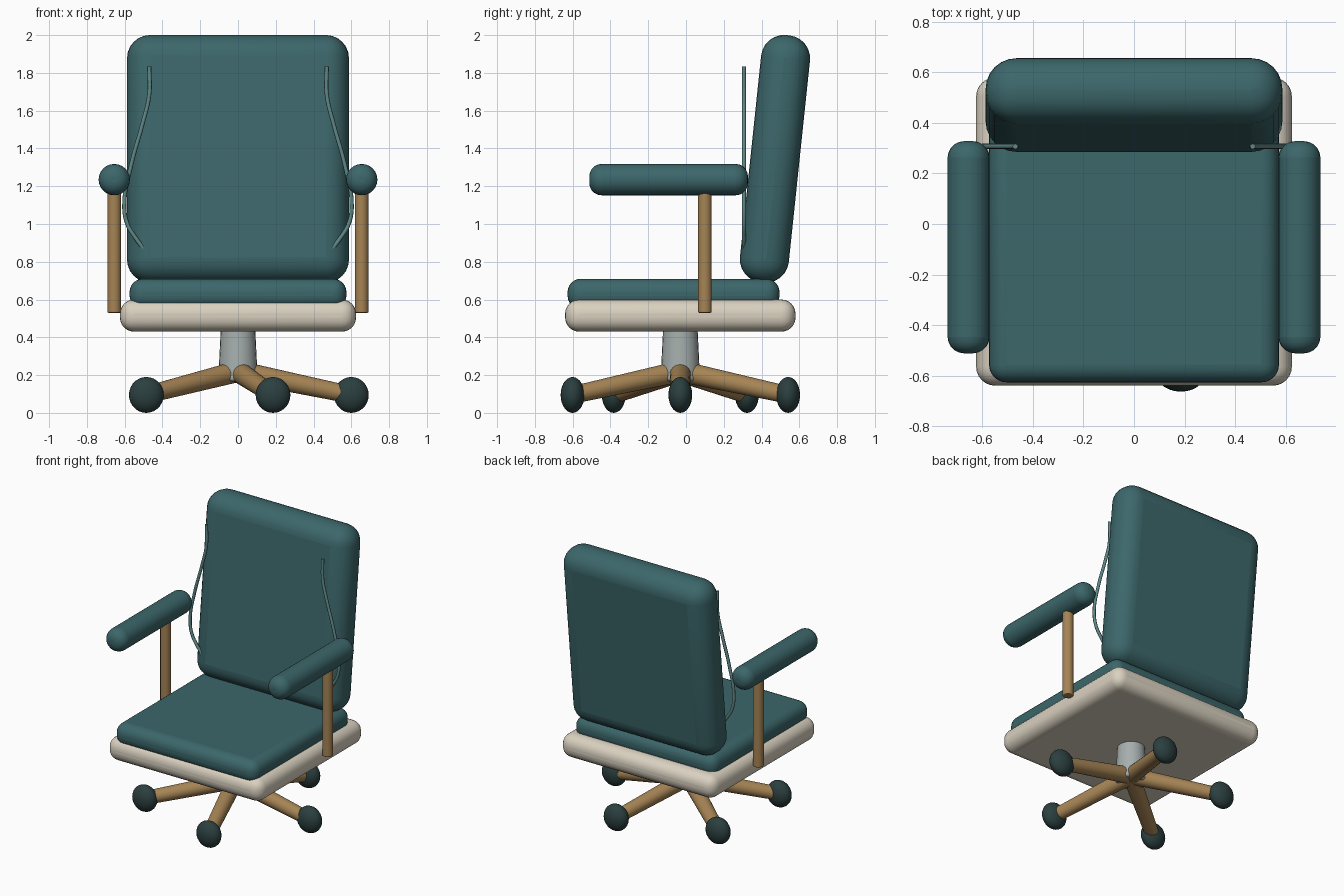
import bpy
from math import radians, cos, sin, tau
from mathutils import Vector

if "Cube" in bpy.data.objects:
    bpy.data.objects.remove(bpy.data.objects["Cube"])


def material(name, rgb):
    m = bpy.data.materials.new(name)
    m.diffuse_color = (*rgb, 1)
    m.use_nodes = True
    m.node_tree.nodes["Principled BSDF"].inputs["Base Color"].default_value = m.diffuse_color
    return m


TEAL = material("teal_fabric", (0.045, 0.135, 0.145))
WOOD = material("wood", (0.38, 0.23, 0.09))
CREAM = material("cream_shell", (0.70, 0.64, 0.53))
METAL = material("grey_metal", (0.38, 0.43, 0.42))
DARK = material("dark_rubber", (0.025, 0.05, 0.05))
WIRE = material("piping", (0.12, 0.25, 0.25))


def finish(name, mat, bevel=0, segments=6):
    ob = bpy.context.object
    ob.name = name
    ob.data.materials.append(mat)
    bpy.ops.object.transform_apply(location=False, rotation=False, scale=True)
    if bevel:
        b = ob.modifiers.new("bevel", "BEVEL")
        b.width, b.segments = bevel, segments
        b.limit_method, b.angle_limit = "ANGLE", radians(40)
    bpy.ops.object.shade_smooth_by_angle(angle=radians(40))
    return ob


def cushion(name, centre, size, bevel, mat, tilt=0):
    bpy.ops.mesh.primitive_cube_add(size=1, location=centre, rotation=(tilt, 0, 0))
    bpy.context.object.scale = size
    return finish(name, mat, bevel)


def rod(name, a, b, r1, r2, mat, bevel=0):
    a, b = Vector(a), Vector(b)
    d = b - a
    bpy.ops.mesh.primitive_cone_add(
        vertices=24, radius1=r1, radius2=r2, depth=d.length, location=(a + b) / 2,
        rotation=d.to_track_quat("Z", "Y").to_euler())
    return finish(name, mat, bevel, 5)


# Seat shell, seat cushion and tilted backrest
cushion("seat_shell", (0, -0.03, 0.515), (1.25, 1.22, 0.17), 0.075, CREAM)
cushion("seat_cushion", (0, -0.066, 0.63), (1.148, 1.122, 0.16), 0.07, TEAL)
cushion("backrest", (0, 0.471, 1.345), (1.175, 0.26, 1.316), 0.122, TEAL, radians(-6))

# Armrests, posts and side piping
wire_path = [(0.47, 1.835), (0.47, 1.685), (0.507, 1.525), (0.565, 1.315),
             (0.602, 1.10), (0.586, 1.0), (0.545, 0.93), (0.50, 0.87)]
for side, s in (("left", -1), ("right", 1)):
    x = 0.655 * s
    rod(f"armrest_{side}", (x, -0.512, 1.235), (x, 0.328, 1.235), 0.083, 0.083, TEAL, 0.065)
    rod(f"arm_post_{side}", (x, 0.10, 0.53), (x, 0.10, 1.21), 0.036, 0.036, WOOD, 0.006)

    curve = bpy.data.curves.new(f"back_piping_{side}", "CURVE")
    curve.dimensions = "3D"
    curve.bevel_depth, curve.bevel_resolution = 0.011, 2
    curve.resolution_u = 6
    curve.use_fill_caps = True
    sp = curve.splines.new("BEZIER")
    sp.bezier_points.add(len(wire_path) - 1)
    for p, (wx, wz) in zip(sp.bezier_points, wire_path):
        p.co = (wx * s, 0.307, wz)
        p.handle_left_type = p.handle_right_type = "AUTO"
    curve.materials.append(WIRE)
    bpy.context.collection.objects.link(bpy.data.objects.new(f"back_piping_{side}", curve))

# Column
rod("column", (0, -0.03, 0.167), (0, -0.03, 0.47), 0.105, 0.09, METAL, 0.02)

# Five spokes with flattened casters
for i in range(5):
    a = tau * i / 5
    end = (0.6 * cos(a), -0.03 + 0.6 * sin(a), 0.095)
    rod(f"base_spoke_{i + 1}", (0, -0.03, 0.22), end, 0.057, 0.046, WOOD)
    bpy.ops.mesh.primitive_uv_sphere_add(segments=24, ring_count=14, radius=1, location=end)
    bpy.context.object.scale = (0.092, 0.063, 0.095)
    finish(f"caster_{i + 1}", DARK)
